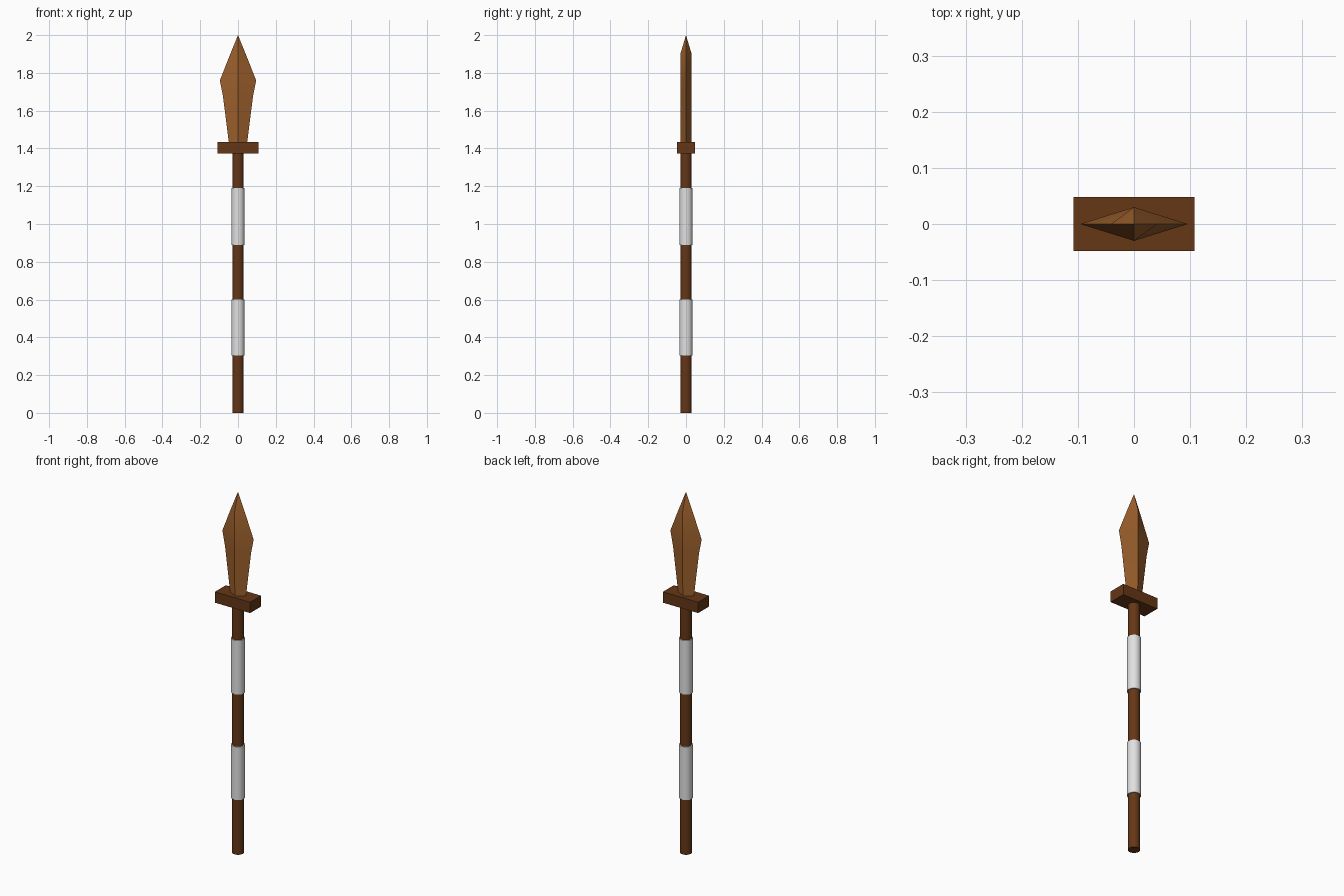
import bpy, bmesh, math

if "Cube" in bpy.data.objects:
    bpy.data.objects.remove(bpy.data.objects["Cube"])


def material(name, rgb):
    m = bpy.data.materials.new(name)
    m.diffuse_color = (*rgb, 1)
    m.use_nodes = True
    m.node_tree.nodes["Principled BSDF"].inputs["Base Color"].default_value = m.diffuse_color
    return m


DARK = material("dark wood", (0.13, 0.038, 0.008))
BRONZE = material("bronze brown", (0.33, 0.115, 0.025))
WHITE = material("white wrap", (0.75, 0.75, 0.75))


def smooth(ob):
    bpy.ops.object.select_all(action='DESELECT')
    ob.select_set(True)
    bpy.context.view_layer.objects.active = ob
    bpy.ops.object.shade_smooth_by_angle(angle=math.radians(30))


def cylinder(name, r, z0, z1, mat):
    bpy.ops.mesh.primitive_cylinder_add(vertices=16, radius=r, depth=z1 - z0,
                                        location=(0, 0, (z0 + z1) / 2))
    ob = bpy.context.object
    ob.name = name
    ob.data.materials.append(mat)
    smooth(ob)


# Shaft and the two white grip bands
cylinder("shaft", 0.03, 0, 1.40, DARK)
cylinder("lower_band", 0.035, 0.305, 0.60, WHITE)
cylinder("upper_band", 0.035, 0.89, 1.19, WHITE)

# Crossguard
bpy.ops.mesh.primitive_cube_add(size=1, location=(0, 0, 1.404))
guard = bpy.context.object
guard.name = "crossguard"
guard.scale = (0.216, 0.096, 0.06)
guard.data.materials.append(DARK)

# Blade: diamond sections (height, half width, half thickness) up to a point
sections = [(1.42, 0.047, 0.028), (1.68, 0.08, 0.03),
            (1.76, 0.096, 0.03), (1.90, 0.041, 0.03)]
bm = bmesh.new()
rings = [[bm.verts.new(p) for p in ((w, 0, z), (0, t, z), (-w, 0, z), (0, -t, z))]
         for z, w, t in sections]
tip = bm.verts.new((0, 0, 2.0))
for lo, hi in zip(rings, rings[1:]):
    for i in range(4):
        j = (i + 1) % 4
        bm.faces.new((lo[i], lo[j], hi[j], hi[i]))
for i in range(4):
    bm.faces.new((rings[-1][i], rings[-1][(i + 1) % 4], tip))
bm.faces.new(rings[0][::-1])
bmesh.ops.recalc_face_normals(bm, faces=bm.faces)
mesh = bpy.data.meshes.new("blade")
bm.to_mesh(mesh)
bm.free()
mesh.materials.append(BRONZE)
blade = bpy.data.objects.new("blade", mesh)
bpy.context.collection.objects.link(blade)
smooth(blade)
